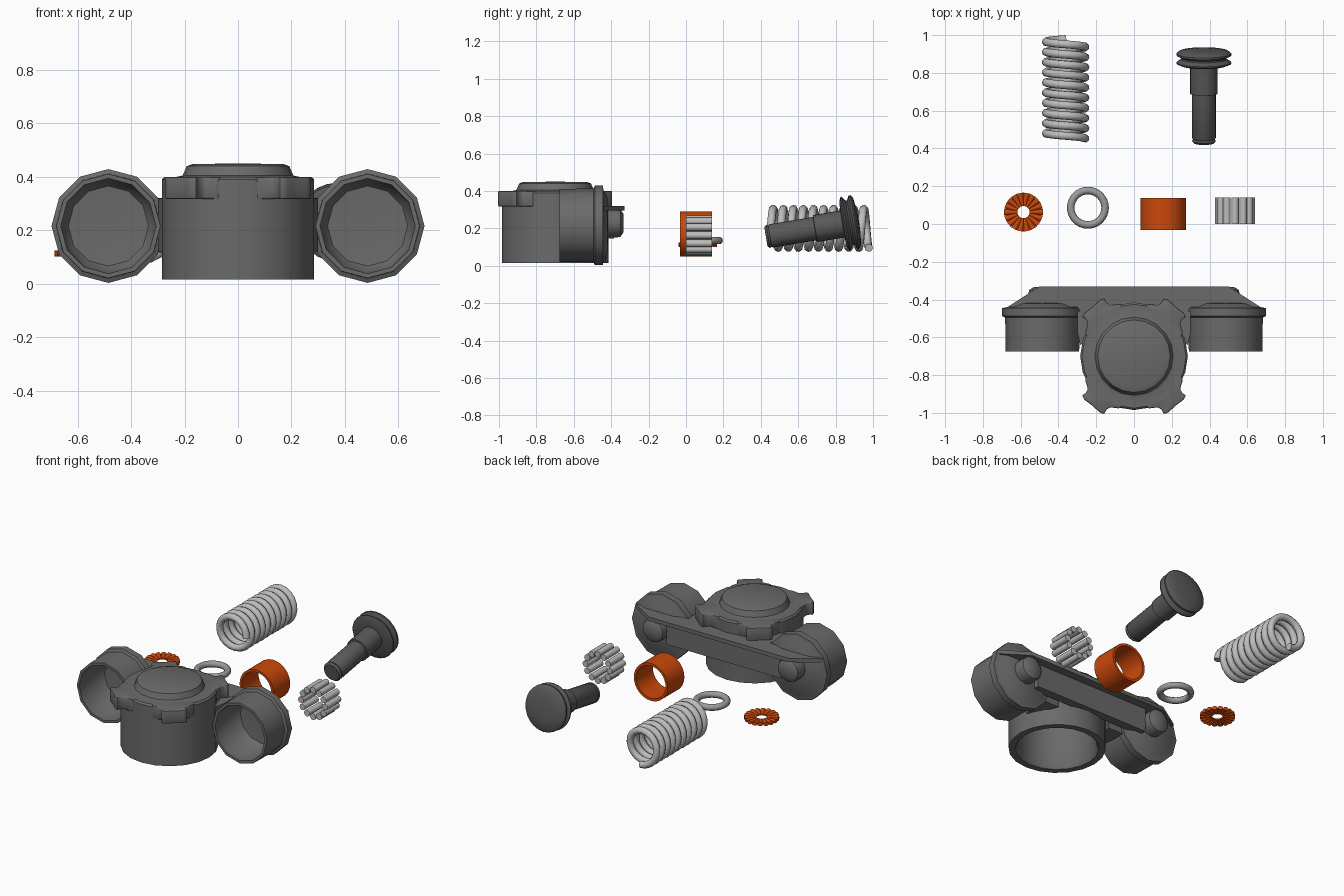
import bpy, bmesh, math
from mathutils import Matrix

if "Cube" in bpy.data.objects:
    bpy.data.objects.remove(bpy.data.objects["Cube"])


def material(name, rgb):
    m = bpy.data.materials.new(name)
    m.diffuse_color = (*rgb, 1)
    m.use_nodes = True
    m.node_tree.nodes["Principled BSDF"].inputs["Base Color"].default_value = m.diffuse_color
    return m


ORANGE = material("orange", (0.6, 0.065, 0.003))
CAST = material("dark_cast_grey", (0.145, 0.145, 0.145))
PIN = material("dark_steel_grey", (0.10, 0.10, 0.10))
STEEL = material("steel_grey", (0.52, 0.50, 0.50))
SEAL = material("seal_grey", (0.33, 0.33, 0.33))
AXIS_Y = Matrix.Rotation(-math.pi / 2, 4, 'X')   # turns a z axis into a y axis


def finish(name, bm, loc=(0, 0, 0), rot=Matrix(), mat=CAST, angle=40):
    bmesh.ops.remove_doubles(bm, verts=bm.verts, dist=1e-5)
    bmesh.ops.recalc_face_normals(bm, faces=bm.faces)
    me = bpy.data.meshes.new(name)
    bm.to_mesh(me)
    bm.free()
    me.materials.append(mat)
    ob = bpy.data.objects.new(name, me)
    bpy.context.collection.objects.link(ob)
    ob.matrix_world = Matrix.Translation(loc) @ rot
    bpy.ops.object.select_all(action='DESELECT')
    ob.select_set(True)
    bpy.context.view_layer.objects.active = ob
    bpy.ops.object.shade_smooth_by_angle(angle=math.radians(angle))
    return ob


def lathe(name, profile, segs, loc, rot=Matrix(), mat=CAST, closed=False):
    """Spin (radius, height) points about z."""
    bm = bmesh.new()
    pts = list(profile) + ([profile[0]] if closed else [])
    vs = [bm.verts.new((r, 0, h)) for r, h in pts]
    es = [bm.edges.new(p) for p in zip(vs, vs[1:])]
    bmesh.ops.spin(bm, geom=vs + es, cent=(0, 0, 0), axis=(0, 0, 1),
                   angle=2 * math.pi, steps=segs, use_merge=True)
    return finish(name, bm, loc, rot, mat)


def prism(name, outline, z0, z1, loc=(0, 0, 0), rot=Matrix(), bevel=0):
    bm = bmesh.new()
    f = bm.faces.new([bm.verts.new((x, y, z0)) for x, y in outline])
    ext = bmesh.ops.extrude_face_region(bm, geom=[f])
    bmesh.ops.translate(bm, vec=(0, 0, z1 - z0),
                        verts=[v for v in ext['geom'] if isinstance(v, bmesh.types.BMVert)])
    if bevel:
        bmesh.ops.bevel(bm, geom=bm.edges[:], offset=bevel, segments=2, affect='EDGES', profile=0.5)
    return finish(name, bm, loc, rot)


# Central cup, open below, with its collar and raised lid
CY = -0.70
lathe("main_cup", [(0, .45), (.17, .448), (.192, .44), (.207, .405), (.23, .40), (.275, .40),
                   (.285, .39), (.285, .015), (.245, .015), (.235, .03), (.23, .31),
                   (.20, .335), (0, .345)], 20, (0, CY, 0))

# Four flared grip lobes on the collar
lobe = [(.22, -.135), (.262, -.118), (.29, -.075), (.315, -.07), (.335, -.078), (.345, -.055),
        (.342, 0), (.345, .055), (.335, .078), (.315, .07), (.29, .075), (.262, .118), (.22, .135)]
for i, a in enumerate((50, 130, 230, 310)):
    prism(f"collar_lobe_{i}", lobe, .317, .40, (0, CY, 0),
          Matrix.Rotation(math.radians(a), 4, 'Z'), bevel=.007)

# Side cups, open to the front, with rim flange, rear boss and gusset to the main cup
cup = [(0, -.415), (.15, -.42), (.185, -.44), (.213, -.445), (.213, -.487),
       (.197, -.495), (.195, -.675), (.178, -.675), (.175, -.49), (.15, -.455), (0, -.445)]
boss = [(0, -.333), (.05, -.335), (.072, -.35), (.077, -.37), (.077, -.43), (0, -.43)]
for s, side in ((-1, "left"), (1, "right")):
    lathe(f"{side}_cup", cup, 12, (s * .485, 0, .216), AXIS_Y)
    lathe(f"{side}_boss", boss, 12, (s * .483, 0, .228), AXIS_Y)
    prism(f"{side}_gusset", [(s * x, y) for x, y in
          [(.19, -.46), (.30, -.46), (.30, -.57), (.285, -.64), (.25, -.62)]], .12, .318)

# Rear rib and web joining the cups
prism("rear_rib", [(-.67, -.44), (-.5, -.33), (.5, -.33), (.67, -.44),
                   (.30, -.44), (.26, -.50), (0, -.46), (-.26, -.50), (-.30, -.44)], .295, .32)
prism("rear_web", [(-.41, -.44), (-.41, -.385), (.41, -.385), (.41, -.44)], .145, .31)

# Coil spring lying along y
cu = bpy.data.curves.new("coil_spring", 'CURVE')
cu.dimensions = '3D'
cu.bevel_depth = .022
cu.bevel_resolution = 2
cu.use_fill_caps = True
cu.materials.append(STEEL)
sp = cu.splines.new('POLY')
turns, per = 9.75, 20
n = int(turns * per)
sp.points.add(n)
for i, p in enumerate(sp.points):
    a = 2 * math.pi * i / per
    p.co = (.104 * math.cos(a), .453 + .525 * i / n, .104 * math.sin(a), 1)
sp.use_smooth = True
spring = bpy.data.objects.new("coil_spring", cu)
spring.location = (-.362, 0, .20)
bpy.context.collection.objects.link(spring)

# Stepped pin with grooved domed head, tilted on its rim
pin = [(0, 0), (.052, 0), (.063, .012), (.058, .022), (.063, .03), (.063, .265), (.073, .267),
       (.073, .415), (.12, .418), (.145, .428), (.145, .435), (.12, .452), (.12, .46),
       (.145, .472), (.145, .482), (.13, .494), (.07, .502), (0, .505)]
lathe("headed_pin", pin, 24, (.37, .427, .155), Matrix.Rotation(math.radians(-80.5), 4, 'X'), PIN)

# Orange sleeve
lathe("sleeve", [(.121, 0), (.121, .17), (.105, .17), (.105, 0)], 32,
      (.155, -.032, .17), AXIS_Y, ORANGE, closed=True)

# Ring of needle rollers
bm = bmesh.new()
for i in range(12):
    a = 2 * math.pi * i / 12
    bmesh.ops.create_cone(bm, cap_ends=True, segments=12, radius1=.02, radius2=.02, depth=.14,
                          matrix=Matrix.Translation((.086 * math.cos(a), .086 * math.sin(a), .07)))
finish("needle_rollers", bm, (.535, 0, .163), AXIS_Y, STEEL)

# Seal ring
ring = [(.091 + .02 * math.cos(k * math.pi / 5), .02 * math.sin(k * math.pi / 5)) for k in range(10)]
lathe("seal_ring", ring, 32, (-.244, .086, .135), mat=SEAL, closed=True)

# Orange thrust bearing: radial tapered rollers on a thin washer
bm = bmesh.new()
for i in range(18):
    m = (Matrix.Rotation(2 * math.pi * i / 18, 4, 'Z') @ Matrix.Translation((.067, 0, 0))
         @ Matrix.Diagonal((1, 1, .72, 1)) @ Matrix.Rotation(math.pi / 2, 4, 'Y'))
    bmesh.ops.create_cone(bm, cap_ends=True, segments=10, radius1=.007, radius2=.017,
                          depth=.07, matrix=m)
finish("thrust_rollers", bm, (-.585, .063, .113), mat=ORANGE)
lathe("thrust_washer", [(.04, -.003), (.095, -.003), (.095, .003), (.04, .003)], 36,
      (-.585, .063, .113), mat=ORANGE, closed=True)
